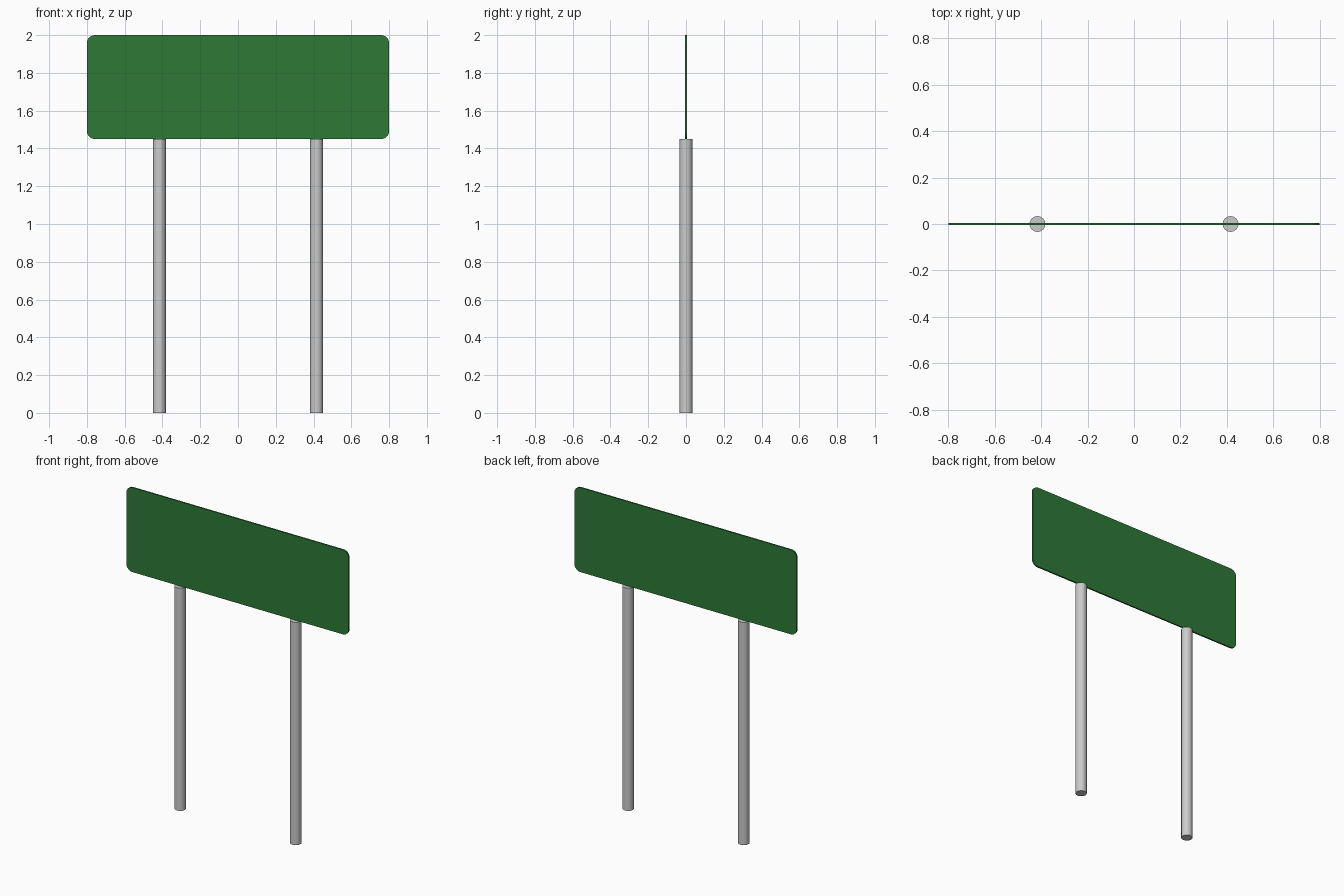
import bpy, bmesh
from math import sin, cos, pi

if "Cube" in bpy.data.objects:
    bpy.data.objects.remove(bpy.data.objects["Cube"])

HALF_W, BOTTOM, TOP, THICK, CORNER = 0.8, 1.45, 2.0, 0.01, 0.042
POST_X, POST_R = 0.416, 0.034

# Sign panel: rounded rectangle outline, extruded to a thin sheet
bm = bmesh.new()
verts = []
corners = [(1, TOP - CORNER), (-1, TOP - CORNER), (-1, BOTTOM + CORNER), (1, BOTTOM + CORNER)]
for i, (side, cz) in enumerate(corners):
    for k in range(7):
        a = i * pi / 2 + k * pi / 12
        verts.append(bm.verts.new((side * (HALF_W - CORNER) + CORNER * cos(a),
                                   -THICK / 2, cz + CORNER * sin(a))))
face = bm.faces.new(verts)
ext = bmesh.ops.extrude_face_region(bm, geom=[face])
bmesh.ops.translate(bm, vec=(0, THICK, 0),
                    verts=[v for v in ext["geom"] if isinstance(v, bmesh.types.BMVert)])
bmesh.ops.recalc_face_normals(bm, faces=bm.faces)
mesh = bpy.data.meshes.new("sign_panel")
bm.to_mesh(mesh)
bm.free()
panel = bpy.data.objects.new("sign_panel", mesh)
bpy.context.collection.objects.link(panel)
green = bpy.data.materials.new("green")
green.diffuse_color = (0.027, 0.19, 0.037, 1)
green.use_nodes = True
green.node_tree.nodes["Principled BSDF"].inputs["Base Color"].default_value = green.diffuse_color
mesh.materials.append(green)

# Two round posts, ending flush under the panel
for name, side in (("left_post", -1), ("right_post", 1)):
    bpy.ops.mesh.primitive_cylinder_add(vertices=24, radius=POST_R, depth=BOTTOM,
                                        location=(side * POST_X, 0, BOTTOM / 2))
    bpy.context.object.name = name
    bpy.ops.object.shade_smooth_by_angle()
